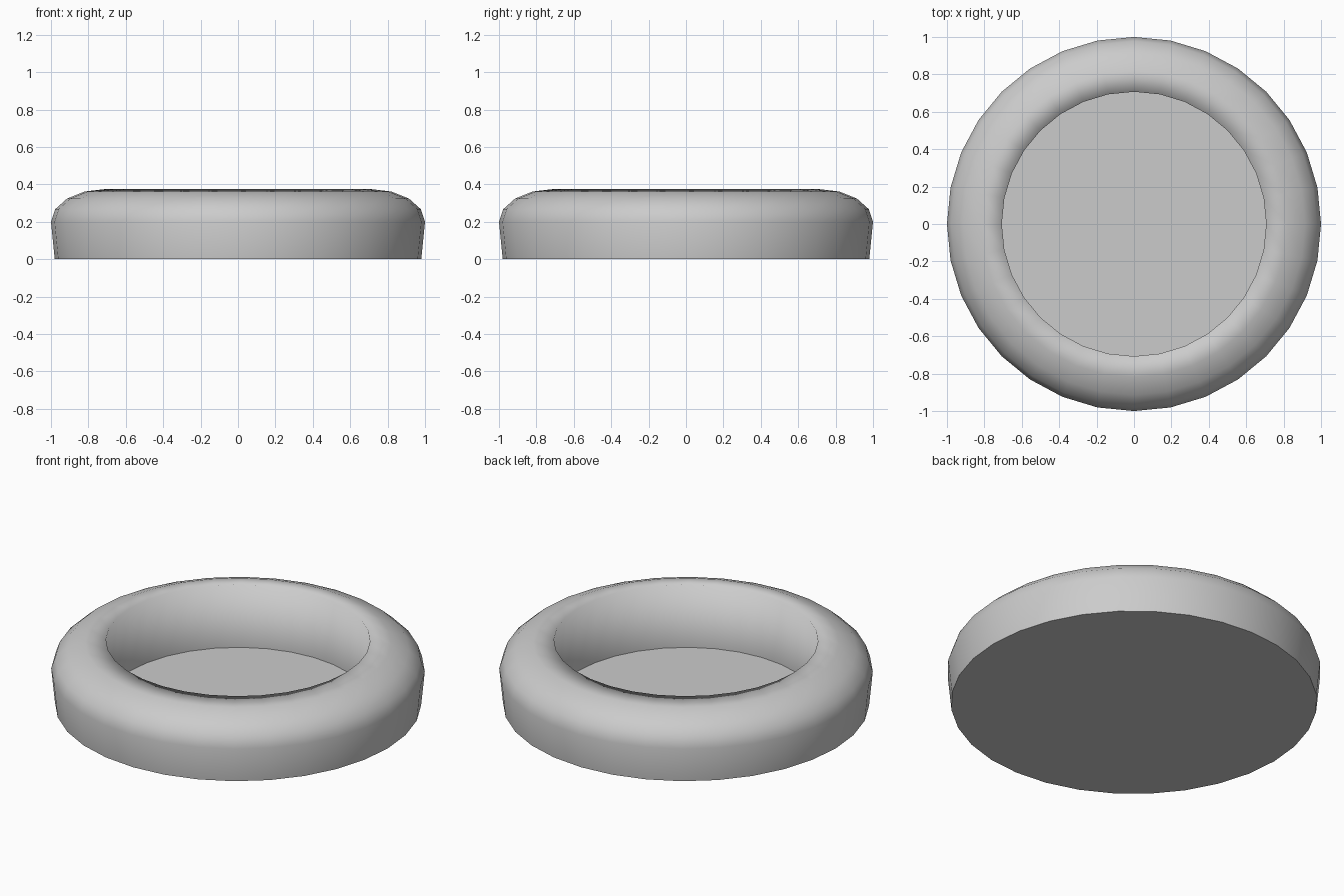
import bpy, bmesh
from math import cos, sin, pi

if "Cube" in bpy.data.objects:
    bpy.data.objects.remove(bpy.data.objects["Cube"])

SIDES = 32
RIM, FLOOR = 0.707, 0.004

# profile from underside edge, over the rounded shoulder, down the inner wall
profile = [(0.98, 0.0)]
for i in range(5):
    a = i * pi / 8
    profile.append((RIM + 0.293 * cos(a), 0.2 + 0.175 * sin(a)))
profile.append((RIM, FLOOR))

bm = bmesh.new()
rings = [[bm.verts.new((r * cos(2 * pi * k / SIDES), r * sin(2 * pi * k / SIDES), z))
          for k in range(SIDES)] for r, z in profile]

# revolved wall, smooth shaded
for a, b in zip(rings, rings[1:]):
    for k in range(SIDES):
        n = (k + 1) % SIDES
        bm.faces.new((a[k], a[n], b[n], b[k])).smooth = True

# flat underside and dish floor with crisp borders
for ring in (list(reversed(rings[0])), rings[-1]):
    disc = bm.faces.new(ring)
    for e in disc.edges:
        e.smooth = False

bmesh.ops.recalc_face_normals(bm, faces=bm.faces)
mesh = bpy.data.meshes.new("round_dish")
bm.to_mesh(mesh)
bm.free()
bpy.context.collection.objects.link(bpy.data.objects.new("round_dish", mesh))
